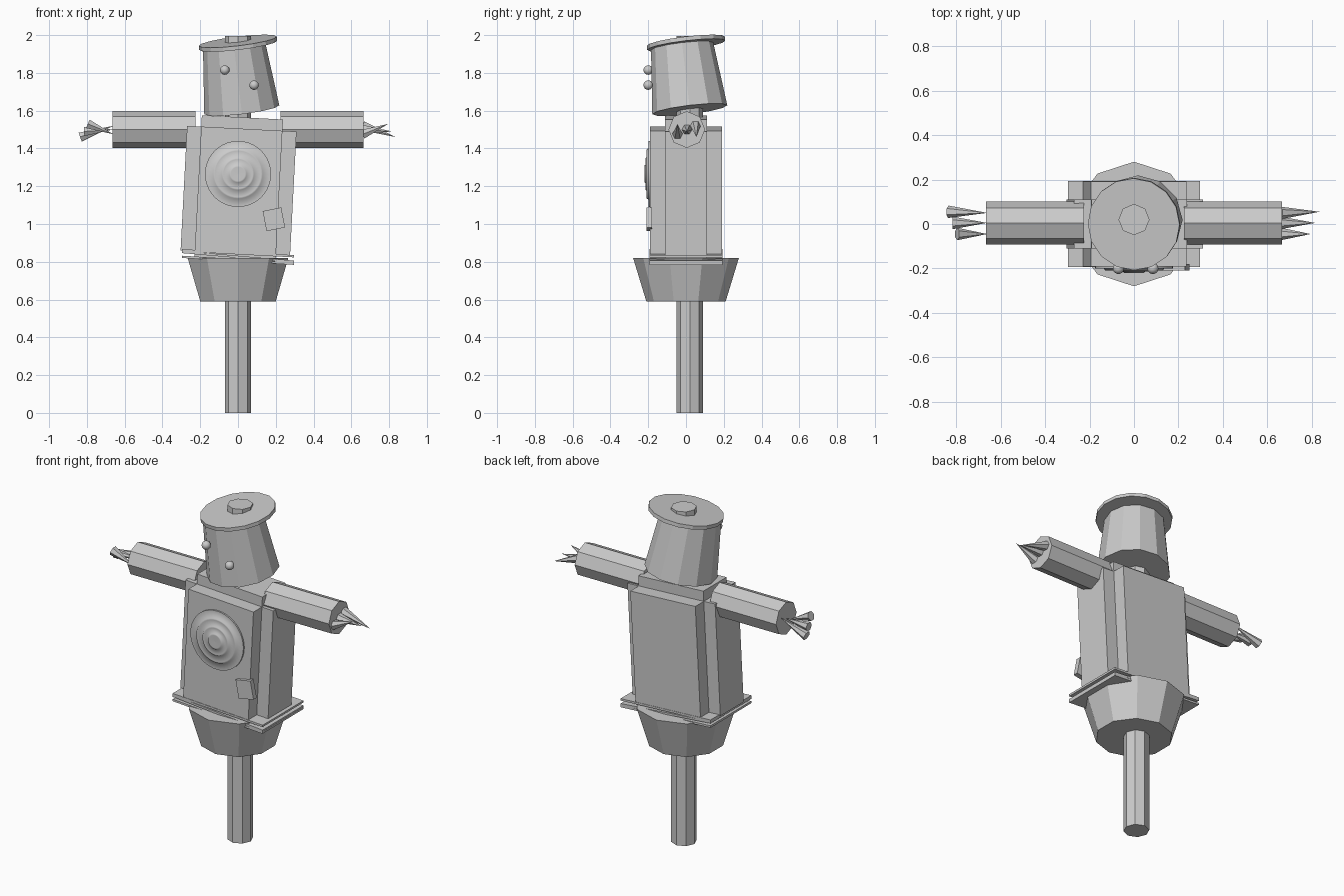
import bpy
import math
from mathutils import Vector, Matrix, Euler

old = bpy.data.objects.get("Cube")
if old:
    bpy.data.objects.remove(old, do_unlink=True)

GREY = (0.6, 0.6, 0.6, 1.0)
mat = bpy.data.materials.new("plain grey")
mat.use_nodes = True
mat.diffuse_color = GREY
mat.node_tree.nodes["Principled BSDF"].inputs["Base Color"].default_value = GREY


def finish(name, smooth=False):
    ob = bpy.context.object
    ob.name = name
    ob.data.materials.clear()
    ob.data.materials.append(mat)
    if smooth:
        bpy.ops.object.shade_smooth()
    return ob


def box(name, size, loc, rot=(0, 0, 0)):
    bpy.ops.mesh.primitive_cube_add(size=1, location=loc, rotation=rot)
    bpy.context.object.scale = size
    return finish(name)


def rod(name, start, end, r1, r2, sides):
    """Tapered prism running from start to end."""
    a, b = Vector(start), Vector(end)
    axis = b - a
    if abs(axis.x) + abs(axis.y) < 1e-6:
        rot = Euler((0, 0, 0))
    else:
        rot = Vector((0, 0, 1)).rotation_difference(axis).to_euler()
    bpy.ops.mesh.primitive_cone_add(vertices=sides, radius1=r1, radius2=r2,
                                    depth=axis.length, location=(a + b) / 2, rotation=rot)
    return finish(name)


# Pole runs from the ground up through the hat, with the flared skirt around it
rod("pole", (0, 0.02, 0), (0, 0.02, 1.995), 0.07, 0.07, 8)
rod("skirt", (0, 0, 0.59), (0, 0, 0.82), 0.21, 0.28, 10)

# Leaning torso: three crossed blocks give stepped edges
lean = (0, math.radians(3), 0)
mid = (0.003, 0, 1.175)
box("torso_sides", (0.58, 0.22, 0.66), mid, lean)
box("torso_front_back", (0.43, 0.38, 0.66), mid, lean)
box("torso_core", (0.43, 0.22, 0.78), mid, lean)

# Uneven thin hem plates under the torso
for i, (z, tilt) in enumerate([(0.845, 3), (0.826, 5), (0.808, 3.5)]):
    box(f"hem_{i + 1}", (0.595, 0.385, 0.012), (0, 0, z), (0, math.radians(tilt), 0))

# Round chest badge with soft concentric terraces
profile = [(0.175, 0), (0.175, 0.012)]
for k, r in enumerate((0.13, 0.085, 0.045)):
    h = 0.012 + 0.006 * k
    profile += [(r + 0.006, h), (r, h + 0.009), (r - 0.008, h + 0.009)]
profile.append((0, 0.032))
SEG = 40
verts, faces = [], []
for r, h in profile:
    for s in range(SEG):
        t = 2 * math.pi * s / SEG
        verts.append((r * math.cos(t), -0.187 - h, 1.265 + r * math.sin(t)))
for p in range(len(profile) - 1):
    for s in range(SEG):
        n = (s + 1) % SEG
        faces.append((p * SEG + s, p * SEG + n, (p + 1) * SEG + n, (p + 1) * SEG + s))
mesh = bpy.data.meshes.new("chest_badge")
mesh.from_pydata(verts, [], faces)
badge = bpy.data.objects.new("chest_badge", mesh)
bpy.context.collection.objects.link(badge)
bpy.ops.object.select_all(action='DESELECT')
badge.select_set(True)
bpy.context.view_layer.objects.active = badge
finish("chest_badge")
bpy.ops.object.shade_smooth_by_angle(angle=math.radians(75))

# Crooked patch
box("patch", (0.1, 0.03, 0.108), (0.19, -0.195, 1.025), (0, math.radians(-11), 0))

# Arms with three fingers; right-hand fingers are thick at the tip
fingers = [((0.66, 0.05, 1.52), (0.835, 0.055, 1.46)),
           ((0.66, 0.005, 1.5), (0.815, 0.005, 1.49)),
           ((0.66, -0.045, 1.475), (0.795, -0.045, 1.53))]
for side, sx in (("left", 1), ("right", -1)):
    rod(side + "_arm", (0.225 * sx, 0.004, 1.5), (0.665 * sx, 0.004, 1.5), 0.097, 0.097, 8)
    for i, (a, b) in enumerate(fingers):
        r = (0.028, 0) if sx > 0 else (0, 0.028)
        rod(f"{side}_finger_{i + 1}", (a[0] * sx, a[1], a[2]), (b[0] * sx, b[1], b[2]), *r, 6)

# Tilted bucket head with a lid
up = Vector((-0.12, -0.12, 1)).normalized()
base = Vector((0.02, 0.02, 1.605))
rod("head", base, base + up * 0.35, 0.2, 0.165, 12)
lid = Vector((0, 0, 1.957))
rod("hat_lid", lid - up * 0.011, lid + up * 0.011, 0.208, 0.208, 16)

# Button eyes
for side, x, z in (("right", -0.07, 1.815), ("left", 0.085, 1.735)):
    bpy.ops.mesh.primitive_uv_sphere_add(segments=16, ring_count=10, radius=0.025,
                                         location=(x, -0.2, z))
    finish(side + "_eye", smooth=True)
